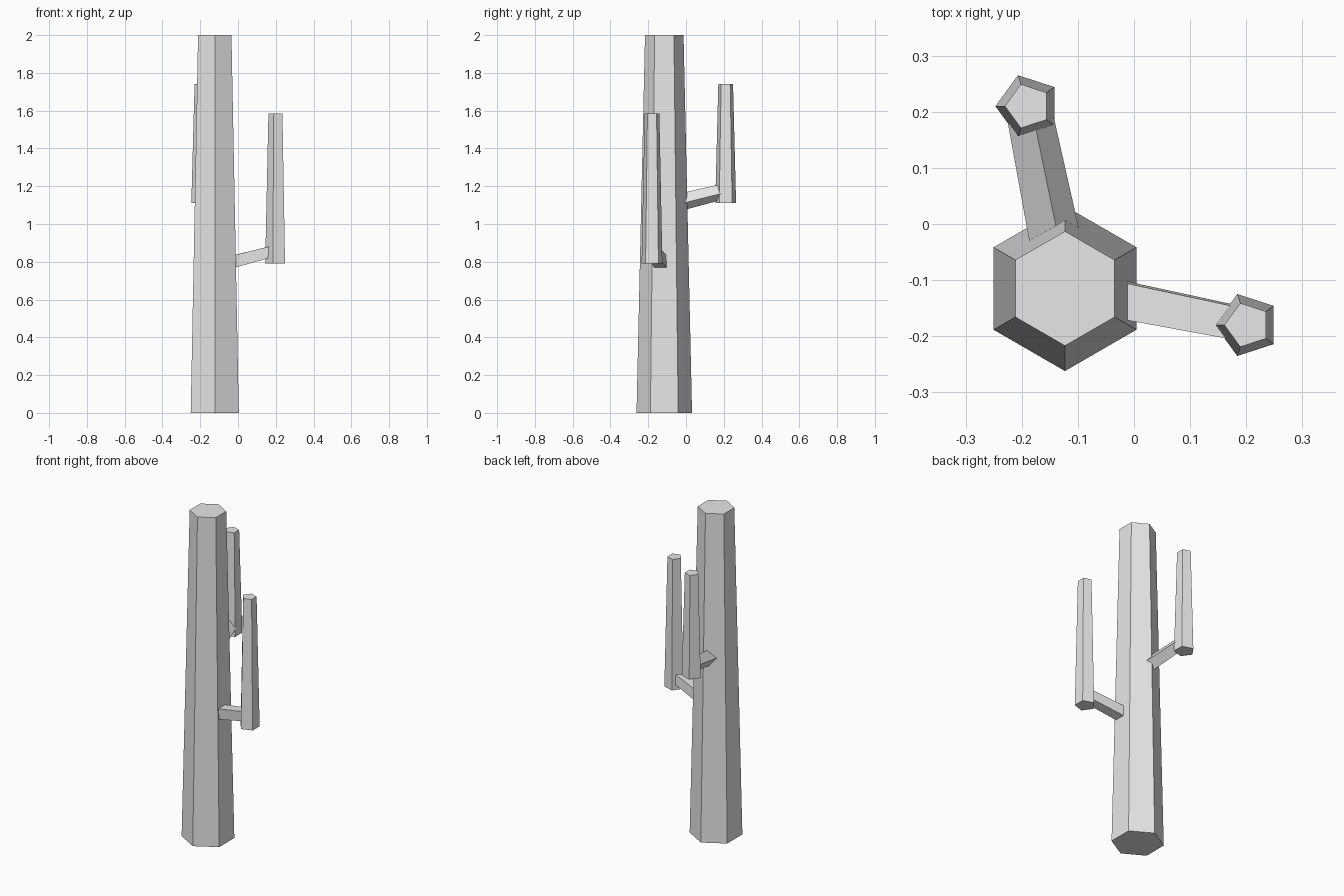
import bpy
import bmesh
from math import cos, sin, radians, tau
from mathutils import Vector

cube = bpy.data.objects.get("Cube")
if cube:
    bpy.data.objects.remove(cube, do_unlink=True)

grey = bpy.data.materials.new("plain_grey")
grey.use_nodes = True
grey.diffuse_color = (0.8, 0.8, 0.8, 1)
grey.node_tree.nodes["Principled BSDF"].inputs["Base Color"].default_value = (0.8, 0.8, 0.8, 1)


def tapered_prism(name, start, end, r_start, r_end, sides, roll):
    """Flat-sided tapering column between two points, turned by roll degrees."""
    start, end = Vector(start), Vector(end)
    axis = (end - start).normalized()
    side = axis.cross(Vector((0, 0, 1)))
    side = side.normalized() if side.length > 0.001 else Vector((1, 0, 0))
    up = side.cross(axis)
    bm = bmesh.new()
    rings = []
    for centre, radius in ((start, r_start), (end, r_end)):
        angles = [radians(roll) + tau * i / sides for i in range(sides)]
        rings.append([bm.verts.new(centre + radius * (cos(a) * side + sin(a) * up))
                      for a in angles])
        bm.faces.new(rings[-1])
    low, high = rings
    for i in range(sides):
        j = (i + 1) % sides
        bm.faces.new((low[i], low[j], high[j], high[i]))
    bmesh.ops.recalc_face_normals(bm, faces=bm.faces)
    mesh = bpy.data.meshes.new(name)
    bm.to_mesh(mesh)
    bm.free()
    mesh.materials.append(grey)
    obj = bpy.data.objects.new(name, mesh)
    bpy.context.collection.objects.link(obj)
    return obj


# Trunk
TX, TY = -0.123, -0.115
tapered_prism("trunk", (TX, TY, 0), (TX, TY, 2), 0.147, 0.102, 6, 90)

# Upright arms, each joined to the trunk axis by a rising branch
# label, x, y, arm bottom, arm top, branch start z, branch end z, branch roll
arms = (
    ("left", 0.202, -0.18, 0.79, 1.585, 0.775, 0.86, 42),
    ("back", -0.189, 0.21, 1.11, 1.74, 1.095, 1.175, -8),
)
for label, x, y, bottom, top, z_in, z_out, roll in arms:
    tapered_prism(label + "_arm", (x, y, bottom), (x, y, top), 0.058, 0.041, 5, 180)
    tapered_prism(label + "_branch", (TX, TY, z_in), (x, y, z_out), 0.048, 0.041, 4, roll)
